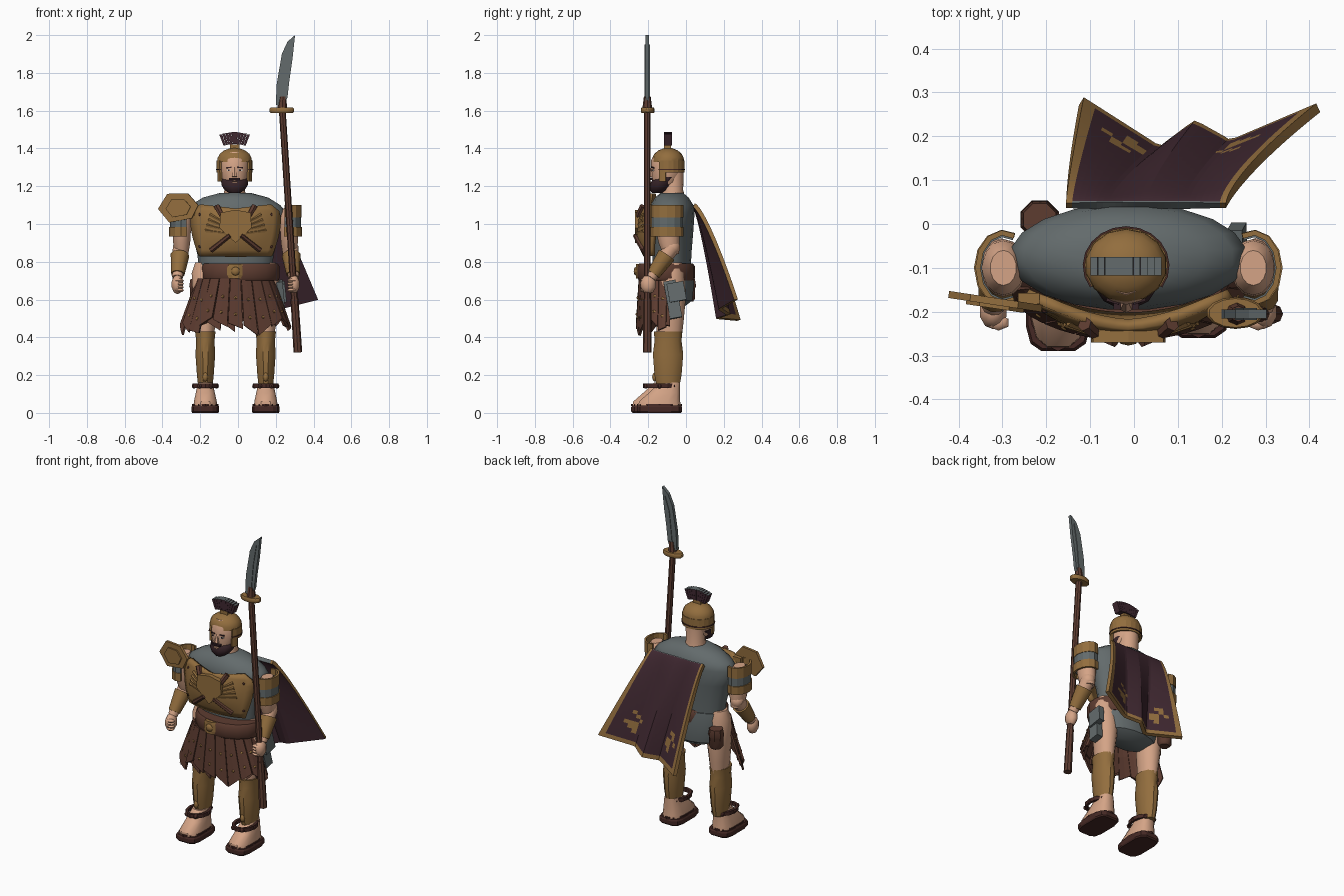
import bpy, bmesh, math, random
from mathutils import Vector, Matrix, Euler

random.seed(4)
cube = bpy.data.objects.get("Cube")
if cube:
    bpy.data.objects.remove(cube, do_unlink=True)
CX = -0.013  # body centre line


def material(name, r, g, b):
    m = bpy.data.materials.new(name)
    m.use_nodes = True
    m.diffuse_color = (r, g, b, 1)
    m.node_tree.nodes["Principled BSDF"].inputs["Base Color"].default_value = (r, g, b, 1)
    return m


GOLD = material("bronze gold", .29, .155, .048)
STEEL = material("steel grey", .125, .147, .15)
LEATHER = material("brown leather", .11, .045, .03)
SKIN = material("skin", .66, .37, .24)
CLOTH = material("dark plum cloth", .05, .021, .03)
SOLE = material("dark leather", .06, .022, .018)
HAIR = material("dark hair", .035, .016, .02)
WHITE = material("eye white", .6, .56, .5)


def finish(bm, name, mat, smooth=0, thick=0):
    bmesh.ops.recalc_face_normals(bm, faces=bm.faces)
    me = bpy.data.meshes.new(name)
    bm.to_mesh(me)
    bm.free()
    for m in (mat if isinstance(mat, list) else [mat]):
        me.materials.append(m)
    ob = bpy.data.objects.new(name, me)
    bpy.context.collection.objects.link(ob)
    if smooth:
        me.shade_smooth()
        me.set_sharp_from_angle(angle=math.radians(smooth))
    if thick:
        mod = ob.modifiers.new("thickness", 'SOLIDIFY')
        mod.thickness, mod.offset = thick, 0
    return ob


def loft(name, mat, rings, n=14, smooth=40, power=1):
    """Stack of horizontal ellipses (x, y, z, radius x, radius y); a low power squares them."""
    def arc(w):
        return math.copysign(abs(w) ** power, w)
    bm = bmesh.new()
    angles = [math.tau * (i + .5) / n for i in range(n)]
    loops = [[bm.verts.new((x + rx * arc(math.cos(a)), y + ry * arc(math.sin(a)), z)) for a in angles]
             for x, y, z, rx, ry in rings]
    for a, b in zip(loops, loops[1:]):
        for i in range(n):
            j = (i + 1) % n
            bm.faces.new((a[i], a[j], b[j], b[i]))
    bm.faces.new(loops[0])
    bm.faces.new(loops[-1])
    return finish(bm, name, mat, smooth)


def sheet(name, mat, fn, nu, nv, thick, smooth=0):
    """Thin surface from a function of u and v."""
    bm = bmesh.new()
    g = [[bm.verts.new(fn(i / nu, j / nv)) for i in range(nu + 1)] for j in range(nv + 1)]
    for j in range(nv):
        for i in range(nu):
            bm.faces.new((g[j][i], g[j][i + 1], g[j + 1][i + 1], g[j + 1][i]))
    return finish(bm, name, mat, smooth, thick)


def band(name, mat, c, rx, ry, z0, z1, a0, a1, n=8, thick=.012):
    def fn(u, v):
        a = math.radians(a0 + (a1 - a0) * u)
        return c[0] + rx * math.cos(a), c[1] + ry * math.sin(a), z0 + (z1 - z0) * v
    return sheet(name, mat, fn, n, 2, thick)


def plate(name, mat, pts, y, thick):
    """Front-facing outline given in x and z, extruded backwards."""
    bm = bmesh.new()
    f = bm.faces.new([bm.verts.new((x, y, z)) for x, z in pts])
    ext = bmesh.ops.extrude_face_region(bm, geom=[f])["geom"]
    bmesh.ops.translate(bm, verts=[v for v in ext if isinstance(v, bmesh.types.BMVert)], vec=(0, thick, 0))
    return finish(bm, name, mat)


def tube(name, mat, p, q, r1, r2, n=10):
    p, q = Vector(p), Vector(q)
    bm = bmesh.new()
    rot = (q - p).to_track_quat('Z', 'Y').to_matrix().to_4x4()
    bmesh.ops.create_cone(bm, cap_ends=True, segments=n, radius1=r1, radius2=r2,
                          depth=(q - p).length, matrix=Matrix.Translation((p + q) / 2) @ rot)
    return finish(bm, name, mat, 40)


def box(name, mat, loc, size, rot=(0, 0, 0)):
    bm = bmesh.new()
    bmesh.ops.create_cube(bm, size=1, matrix=Matrix.LocRotScale(Vector(loc), Euler(rot), Vector(size)))
    return finish(bm, name, mat)


def ball(name, mat, loc, size, n=8):
    bm = bmesh.new()
    bmesh.ops.create_uvsphere(bm, u_segments=n, v_segments=max(4, n // 2), radius=1,
                              matrix=Matrix.LocRotScale(Vector(loc), None, Vector(size)))
    return finish(bm, name, mat, 50)


# Tunic, hips, belt
loft("tunic", STEEL, [(CX, -.075, z, rx, ry) for z, rx, ry in (
    (.72, .19, .1), (.84, .205, .105), (.96, .235, .115), (1.06, .272, .122),
    (1.1, .24, .115), (1.14, .175, .09), (1.165, .08, .06))], 20, 60)
loft("hip_cloth", STEEL, [(CX, -.07, z, rx, ry) for z, rx, ry in (
    (.56, .1, .06), (.595, .18, .105), (.68, .205, .115), (.78, .195, .105))], 16)
loft("belt", LEATHER, [(.015, -.105, z, r, r - .055) for z, r in (
    (.7, .198), (.715, .208), (.775, .208), (.79, .198))], 18)
loft("belt_buckle", GOLD, [(CX, -.245, z, r, .022) for z, r in ((.712, .038), (.73, .048), (.77, .048), (.788, .038))], 8, 0)
ball("buckle_boss", GOLD, (CX, -.265, .75), (.024, .012, .024))
loft("belt_pouch", LEATHER, [(-.215, .01, z, r, r) for z, r in ((.59, .03), (.605, .042), (.66, .042), (.67, .047), (.71, .04))], 8)
box("sheath", STEEL, (.225, -.07, .6), (.04, .065, .2), (.18, -.1, 0))
box("sheath_side", STEEL, (.235, -.05, .64), (.035, .09, .1), (.18, -.1, 0))

# Skirt of overlapping leather strips with studs
for layer in (0, 1):
    for i in range(11):
        a0, drop, slant = 188 + 16.4 * (i + layer * .5), random.uniform(.425, .49), random.uniform(-.07, .07)
        inset = .012 * layer

        def strip(u, v):
            a = math.radians(a0 + (u - .5) * 15.5)
            rx, ry = .2 + .09 * v - inset, .145 + .01 * v - inset
            z = .71 + (drop + slant * (u - .5) - .71) * v
            return CX + rx * math.cos(a), -.1 - .005 * v + ry * math.sin(a), z
        sheet("skirt_strip", LEATHER, strip, 2, 2, .012)
        if not layer:
            for v in (.4, .75):
                ball("skirt_stud", GOLD, strip(.5, v), (.01, .012, .01), 6)

# Legs and arms, mirrored
for s in (-1, 1):
    x, step = CX + s * .16, s * .015
    loft("thigh", SKIN, [(x, y, z, rx, ry) for y, z, rx, ry in (
        (-.09, .38, .045, .065), (-.085, .48, .055, .072), (-.08, .6, .068, .078),
        (-.075, .74, .074, .068), (-.07, .795, .055, .05))])
    loft("greave", GOLD, [(x, -.095, z, rx, ry) for z, rx, ry in (
        (.13, .038, .06), (.2, .046, .074), (.31, .054, .083), (.38, .05, .074), (.43, .056, .077))], 12)
    ball("greave_boss", GOLD, (x, -.165, .19), (.015, .014, .025))
    loft("foot", SKIN, [(x, y + step, z, rx, ry) for y, z, rx, ry in (
        (-.155, .03, .064, .115), (-.155, .06, .062, .112), (-.13, .105, .052, .085), (-.1, .16, .04, .055))], 12, 40, .7)
    loft("sandal_sole", SOLE, [(x, -.155 + step, z, rx, ry) for z, rx, ry in (
        (0, .07, .115), (.008, .075, .122), (.03, .075, .122), (.04, .07, .116))], 12, 0, .5)
    band("toe_strap", SOLE, (x, -.155 + step), .064, .114, .036, .048, 0, 360, 12)
    band("ankle_strap", SOLE, (x, -.14), .06, .08, .132, .155, 0, 360, 12, .016)
    for k in range(6):
        a = math.tau * k / 6
        ball("strap_bead", SOLE, (x + .06 * math.cos(a), -.14 + .085 * math.sin(a), .142), (.014, .014, .014), 6)

    ax = CX + s * .285
    loft("upper_arm", SKIN, [(ax, y, z, rx, ry) for y, z, rx, ry in (
        (-.08, .84, .036, .042), (-.09, .9, .046, .056), (-.1, 1.0, .052, .066),
        (-.1, 1.05, .048, .062), (-.1, 1.085, .03, .04))])
    side = (-115, 115) if s > 0 else (65, 295)
    band("sleeve", STEEL, (ax, -.1), .055, .076, .96, 1.06, *side)
    band("sleeve_upper_band", GOLD, (ax, -.1), .058, .08, 1.035, 1.1, *side)
    band("sleeve_lower_band", GOLD, (ax, -.1), .061, .081, .935, .985, *side)
    elbow = Vector((CX + s * .29, -.075, .875))
    wrist = Vector((CX + s * .308, -.185, .715))
    ball("elbow", SKIN, elbow, (.042, .045, .045), 10)
    tube("forearm", SKIN, elbow, wrist, .043, .028)
    tube("bracer", GOLD, elbow.lerp(wrist, .25), elbow.lerp(wrist, .88), .05, .036)
    ball("hand", SKIN, wrist + Vector((0, -.015, -.035)), (.033, .042, .052), 10)
    for k in range(4):
        ball("finger", SKIN, wrist + Vector((-s * .012, -.04, -.015 - .017 * k)), (.026, .018, .011), 6)


# Breastplate
def plate_y(x, z):
    return -.15 - .103 * (1 - ((x - CX) / .245) ** 2) * (1 - .35 * ((z - .97) / .13) ** 2)


def breast(u, v):
    z = .832 + .27 * v
    half = .19 + .043 * math.sin(min(1, v * 1.4) * math.pi / 2) - .05 * max(0, v - .85) / .15
    x = (2 * u - 1) * half
    if v == 1:
        z -= .025 * (1 - abs(2 * u - 1))
    return CX + x, plate_y(CX + x, z), z


sheet("breastplate", GOLD, breast, 12, 8, .025, 25)
for s in (-1, 1):
    def on_plate(x, z, lift=.02):
        return CX + s * x, plate_y(CX + s * x, z) - lift, z
    tube("crossed_handle", LEATHER, on_plate(-.13, .86), on_plate(-.03, .94), .014, .012, 6)
    tube("crossed_tip", LEATHER, on_plate(.07, 1.04), on_plate(.1, 1.095), .014, .017, 6)
    for k in range(4):
        tube("emblem_ray", GOLD, on_plate(.04, .95 + .015 * k, .012), on_plate(.16 - .008 * k, .965 + .028 * k, .012), .008, .01, 5)
    for z in (.88, 1.05):
        ball("plate_rivet", SOLE, on_plate(.19, z, .012), (.008, .006, .008), 6)
plate("emblem_shield", GOLD, [(CX + x, z) for x, z in (
    (-.08, 1.06), (0, 1.075), (.08, 1.06), (.085, .98), (0, .9), (-.085, .98))], -.27, .035)

# Shoulder guard on the right
for name, r, lift in (("shoulder_guard", 1, 0), ("shoulder_guard_inner", .62, -.008)):
    pts = [(-.11, 0), (-.06, .08), (.05, .082), (.105, .02), (.07, -.05), (-.05, -.072)]
    guard = plate(name, GOLD, [(x * r, z * r) for x, z in pts], lift, .016)
    guard.location, guard.rotation_euler = (-.315, -.185, 1.08), (0, 0, -.15)
box("guard_link", GOLD, (-.24, -.17, 1.07), (.05, .025, .05))

# Head, face and beard
HX = -.018
loft("neck", SKIN, [(HX, -.07, z, r, r) for z, r in ((1.13, .068), (1.18, .055), (1.3, .058))])
loft("head", SKIN, [(HX, y, z, rx, ry) for y, z, rx, ry in (
    (-.12, 1.18, .04, .05), (-.11, 1.22, .066, .07), (-.1, 1.28, .076, .084), (-.1, 1.34, .076, .084), (-.1, 1.38, .05, .06))])
loft("beard", HAIR, [(HX, y, z, rx, ry) for y, z, rx, ry in (
    (-.15, 1.163, .028, .03), (-.142, 1.18, .055, .05), (-.133, 1.205, .072, .061), (-.115, 1.232, .074, .066), (-.095, 1.25, .074, .05))], 12)
box("moustache", HAIR, (HX, -.186, 1.238), (.058, .018, .01))
box("mouth", SKIN, (HX, -.19, 1.22), (.03, .012, .008))
tube("nose", SKIN, (HX, -.188, 1.25), (HX, -.178, 1.3), .015, .007, 6)
for s in (-1, 1):
    x = HX + s * .03
    box("eye", WHITE, (x, -.174, 1.284), (.02, .008, .008), (0, 0, s * .3))
    box("pupil", HAIR, (x, -.177, 1.284), (.008, .008, .008), (0, 0, s * .3))
    box("eyebrow", HAIR, (x, -.176, 1.299), (.03, .008, .006), (0, s * .12, s * .3))

# Helmet with cheek guards and crest
loft("helmet_dome", GOLD, [(HX, -.095, z, r, r * .9) for z, r in (
    (1.328, .094), (1.35, .092), (1.372, .08), (1.39, .056), (1.402, .022))], 14, 25)
band("helmet_back", GOLD, (HX, -.095), .089, .08, 1.272, 1.335, -34, 214, 14)
band("helmet_rim", SOLE, (HX, -.095), .093, .084, 1.285, 1.291, -34, 214, 14)
for a in (-34, 188):
    band("cheek_guard", GOLD, (HX, -.095), .086, .082, 1.225, 1.275, a, a + 26, 4)
box("crest_holder", GOLD, (HX, -.098, 1.405), (.05, .035, .03))
for i in range(10):
    t = (i - 4.5) / 4.5
    bm = bmesh.new()
    bmesh.ops.create_cube(bm, size=1)
    for v in bm.verts:
        up = v.co.z > 0
        spread = .073 if up else .053
        z = 1.487 - .014 * t * t if up else 1.415 + .008 * (1 - t * t)
        v.co = (HX + spread * (t + v.co.x * .215), -.096 + v.co.y * .042, z)
    crest = finish(bm, "crest_segment", [CLOTH, STEEL])
    for p in crest.data.polygons:
        p.material_index = int(p.normal.z > .7)

# Glaive
foot, neck = Vector((.317, -.205, .32)), Vector((.234, -.205, 1.61))
tube("glaive_shaft", LEATHER, foot, neck, .018, .018, 8)
tube("glaive_grip", LEATHER, foot, foot.lerp(neck, .22), .023, .021, 8)
tube("glaive_collar", LEATHER, neck, (.238, -.205, 1.675), .026, .018, 8)
loft("glaive_guard", GOLD, [(.231, -.203, z, r, r * .55) for z, r in ((1.588, .06), (1.594, .066), (1.61, .066), (1.616, .06))])
plate("glaive_blade", STEEL, [(.2, 1.63), (.205, 1.74), (.232, 1.9), (.262, 1.965), (.302, 2.0),
                              (.288, 1.87), (.272, 1.76), (.262, 1.67), (.24, 1.62)], -.215, .02)
plate("blade_ridge", STEEL, [(.228, 1.65), (.25, 1.86), (.28, 1.95), (.258, 1.82), (.243, 1.65)], -.219, .028)

# Cape with folded hem, gold trim and torn gold patches on the outside only
HEM = [Vector(p) for p in ((-.12, .28, .49), (.06, .165, .5), (.14, .225, .52), (.22, .18, .55), (.42, .265, .6))]
NU, NV, EASE = 26, 36, 1.6


def cape(u, w):
    v = w ** EASE
    i = min(3, int(u * 4))
    low = HEM[i].lerp(HEM[i + 1], u * 4 - i)
    return (-.155 + .365 * u + (low.x + .155 - .365 * u) * v,
            .042 + (low.y - .042) * v ** .75, 1.1 + (low.z - 1.1) * v)


cloak = sheet("cape", [CLOTH, GOLD, STEEL, CLOTH, CLOTH, CLOTH], cape, NU, NV, .022)
if cloak.data.polygons[0].normal.y < 0:
    cloak.data.flip_normals()
cloak.modifiers["thickness"].material_offset = 3
for p in cloak.data.polygons:
    j, i = divmod(p.index, NU)
    v, ragged = ((j + .5) / NV) ** EASE, .03 * ((i * 7 + j * 3) % 4)
    trim = i in (0, NU - 1) or j == NV - 1
    patch = any(abs((i + .5) / NU - a) + .7 * abs(v - .75) + ragged < .1 for a in (.16, .8))
    p.material_index = 1 if trim or patch else 2 if j == 0 else 0
